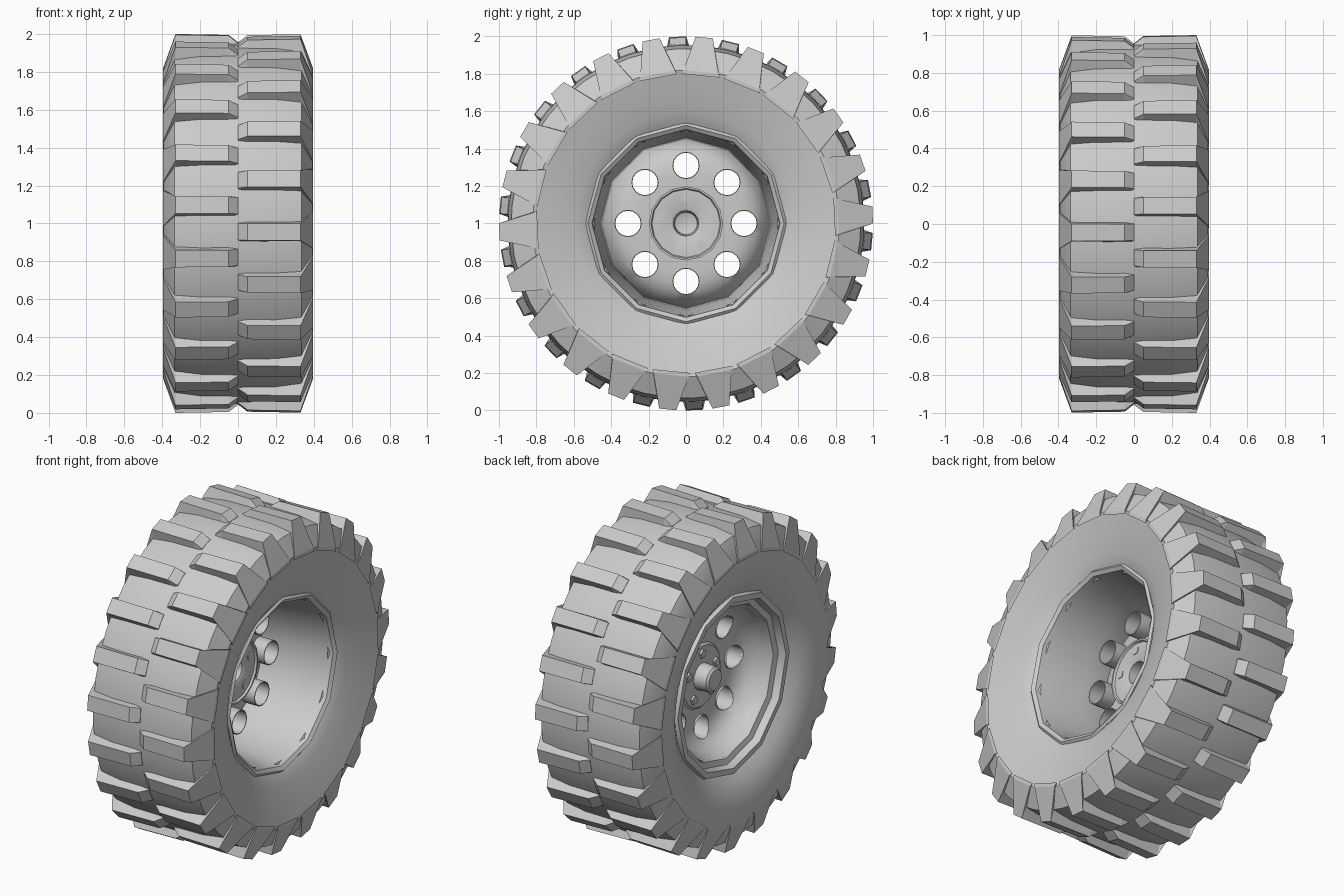
import bpy, bmesh
from math import sin, cos, pi, radians

if "Cube" in bpy.data.objects:
    bpy.data.objects.remove(bpy.data.objects["Cube"])


def ring_pos(x, r, t, cy=0.0, cz=1.0):
    """Point on a circle round the axle; t runs from the front (-y) upwards."""
    return (x, cy - r * cos(t), cz + r * sin(t))


def lathe(bm, profile, n, cy=0.0, cz=1.0, closed=False, phase=0.0):
    """Spin an (x, radius) profile round an axis parallel to x."""
    rings = [[bm.verts.new(ring_pos(x, r, phase + 2 * pi * i / n, cy, cz)) for i in range(n)]
             for x, r in profile]
    pairs = list(zip(rings, rings[1:]))
    if closed:
        pairs.append((rings[-1], rings[0]))
    for a, b in pairs:
        for i in range(n):
            j = (i + 1) % n
            bm.faces.new((a[i], a[j], b[j], b[i]))


def finish(name, bm, angle=35):
    bmesh.ops.remove_doubles(bm, verts=bm.verts, dist=1e-5)
    bmesh.ops.recalc_face_normals(bm, faces=bm.faces)
    me = bpy.data.meshes.new(name)
    bm.to_mesh(me)
    bm.free()
    ob = bpy.data.objects.new(name, me)
    bpy.context.collection.objects.link(ob)
    bpy.ops.object.select_all(action='DESELECT')
    ob.select_set(True)
    bpy.context.view_layer.objects.active = ob
    if angle:
        bpy.ops.object.shade_smooth_by_angle(angle=radians(angle))
    return ob


LUGS = 22
PITCH = 2 * pi / LUGS
PHASE = -0.045

# Tyre carcass: bulged outer wall on -x, dished inner wall on +x
bm = bmesh.new()
lathe(bm, [(-0.27, 0.49), (-0.31, 0.55), (-0.345, 0.60), (-0.375, 0.67), (-0.39, 0.75),
           (-0.392, 0.82), (-0.335, 0.935), (-0.2, 0.953), (0, 0.955), (0.2, 0.953),
           (0.335, 0.935), (0.392, 0.82), (0.36, 0.70), (0.325, 0.59), (0.30, 0.53),
           (0.27, 0.49)], 2 * LUGS, phase=PHASE)
finish("tire", bm)

# Tread lugs: (x, top radius, base radius, half angle); flared at the shoulder
SECTIONS = [(0.0, 0.957, 0.93, 0.045), (0.05, 0.995, 0.93, 0.045),
            (0.33, 1.0, 0.91, 0.046), (0.396, 0.82, 0.80, 0.115)]
for side, name in ((1, "tread_lugs_right"), (-1, "tread_lugs_left")):
    bm = bmesh.new()
    for k in range(LUGS):
        t = PHASE + k * PITCH + (PITCH / 2 if side < 0 else 0)
        loops = []
        for x, top, base, h in SECTIONS:
            b = h + 0.013
            loops.append([bm.verts.new(ring_pos(side * x, r, t + a)) for r, a in
                          ((base, -b), (top, -h), (top, h), (base, b))])
        for a, c in zip(loops, loops[1:]):
            for i in range(4):
                j = (i + 1) % 4
                bm.faces.new((a[i], a[j], c[j], c[i]))
        bm.faces.new(loops[0])
        bm.faces.new(loops[-1])
    finish(name, bm, angle=0)

# Twelve-sided rim barrel with flanges on both sides
bm = bmesh.new()
lathe(bm, [(-0.30, 0.555), (-0.325, 0.545), (-0.325, 0.51), (-0.28, 0.50), (-0.27, 0.465),
           (-0.22, 0.445), (0.0, 0.462), (0.2, 0.485), (0.297, 0.503), (0.312, 0.525),
           (0.30, 0.54)], 12)
finish("rim_barrel", bm)

# Wheel dish with eight round holes
HOLES = [(0.31 * cos(k * pi / 4), 1 + 0.31 * sin(k * pi / 4)) for k in range(8)]
outer = [(-0.265, 0.455), (-0.215, 0.435), (-0.16, 0.41), (-0.12, 0.37), (-0.10, 0.32),
         (-0.095, 0.26), (-0.095, 0.17)]
inner = [(x + 0.02, r + 0.008) for x, r in reversed(outer)]
bm = bmesh.new()
lathe(bm, outer + inner, 48, closed=True)
dish = finish("wheel_dish", bm)

bm = bmesh.new()
for cy, cz in HOLES:
    lathe(bm, [(-0.4, 0), (-0.4, 0.069), (0.2, 0.069), (0.2, 0)], 16, cy, cz)
cutter = finish("hole_cutter", bm, angle=0)
cutter.hide_render = True

bpy.context.view_layer.objects.active = dish
mod = dish.modifiers.new("holes", 'BOOLEAN')
mod.operation = 'DIFFERENCE'
mod.solver = 'EXACT'
mod.object = cutter
bpy.ops.object.modifier_move_to_index(modifier="holes", index=0)
bpy.ops.object.modifier_apply(modifier="holes")
bpy.data.objects.remove(cutter)

# Sleeves lining the holes, sticking out on the inner side
bm = bmesh.new()
for cy, cz in HOLES:
    lathe(bm, [(-0.105, 0.068), (0.01, 0.068), (0.01, 0.073), (-0.085, 0.073)],
          16, cy, cz, closed=True)
finish("hole_sleeves", bm)

# Hub with a protruding cap outside and a hollow inside
bm = bmesh.new()
lathe(bm, [(-0.20, 0), (-0.20, 0.062), (-0.188, 0.075), (-0.108, 0.08), (-0.108, 0.185),
           (-0.095, 0.198), (0.0, 0.198), (0.0, 0.188), (-0.012, 0.182), (-0.012, 0.082),
           (-0.02, 0.068), (-0.15, 0.06), (-0.17, 0.0)], 16)
finish("hub", bm)

# Five wheel bolts showing on both faces of the hub
bm = bmesh.new()
for k in range(5):
    t = pi / 2 + k * 2 * pi / 5
    lathe(bm, [(-0.122, 0), (-0.122, 0.028), (-0.008, 0.028), (-0.008, 0)], 5,
          -0.14 * cos(t), 1 + 0.14 * sin(t), phase=t)
finish("wheel_bolts", bm)
